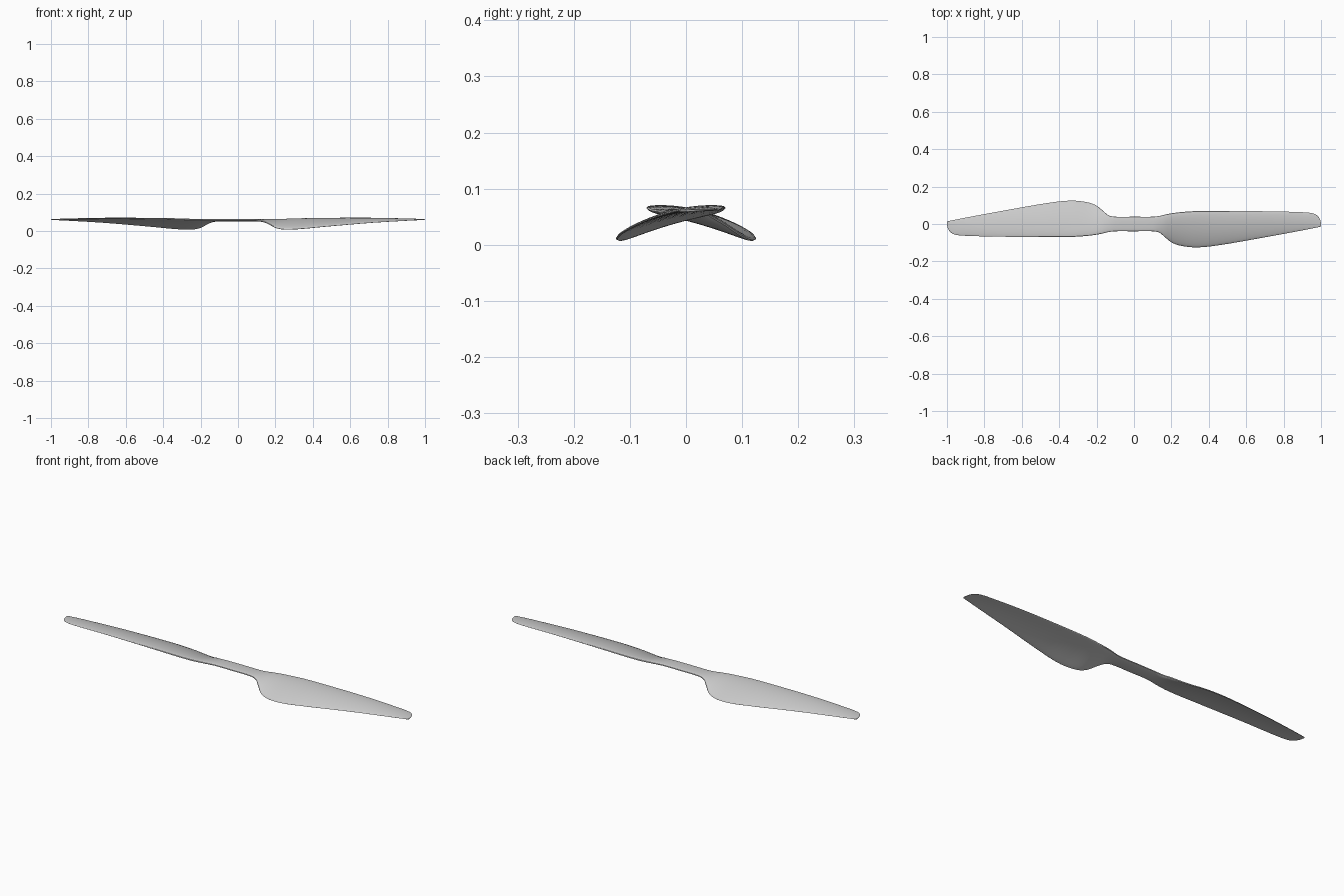
import bpy
import bmesh
from math import sin, cos, pi

# Remove the default object
default_cube = bpy.data.objects.get("Cube")
if default_cube:
    bpy.data.objects.remove(default_cube, do_unlink=True)

RING = 28         # points around each blade section
STEPS = 5         # sections between neighbouring stations

# Stations from hub to tip, in thousandths:
# span, back edge y, back edge z, front edge y, front edge z, thickness, camber
STATIONS = [
    (0, 39, 58, -39, 58, 13, 0),
    (100, 39, 58, -39, 57, 13, 0),
    (135, 43, 58, -46, 51, 14, 1),
    (165, 50, 59, -70, 37, 15, 4),
    (200, 57, 60, -98, 18, 16, 7),
    (245, 63, 61, -115, 9, 16, 9),
    (330, 69, 64, -125, 11, 15, 10),
    (450, 70, 66, -114, 22, 13, 10),
    (700, 68, 67, -71, 43, 9, 7),
    (900, 63, 63, -34, 55, 6, 4),
    (960, 56, 62, -22, 58, 5, 2),
    (985, 40, 62, -17, 59, 4, 1),
    (996, 20, 61, -14, 60, 4, 0),
    (1000, 0, 61, -12, 60, 3, 0),
]


def slope(i, k):
    """Finite-difference slope of column k at station i."""
    a = STATIONS[max(i - 1, 0)]
    b = STATIONS[min(i + 1, len(STATIONS) - 1)]
    return (b[k] - a[k]) / (b[0] - a[0])


def blend(i, t):
    """Smoothly interpolated station between i and i + 1."""
    a, b = STATIONS[i], STATIONS[i + 1]
    span = b[0] - a[0]
    row = [a[0] + span * t]
    for k in range(1, len(a)):
        m, n = slope(i, k) * span, slope(i + 1, k) * span
        if i == 0:
            m = 0
        d = b[k] - a[k]
        row.append(a[k] + m * t + (3 * d - 2 * m - n) * t**2 + (m + n - 2 * d) * t**3)
    return row


def section(row):
    """Closed cambered section with rounded edges."""
    x, back_y, back_z, front_y, front_z, thick, camber = (v / 1000 for v in row)
    points = []
    for j in range(RING):
        angle = 2 * pi * j / RING
        u = (1 - cos(angle)) / 2
        rise = sin(angle)
        half = thick / 2 * (abs(rise) ** 0.7) * (1 if rise > 0 else -1)
        y = back_y + (front_y - back_y) * u
        z = back_z + (front_z - back_z) * u + camber * 4 * u * (1 - u) + half
        points.append((x, y, z))
    return points


# One colour for the whole propeller
grey = bpy.data.materials.new("light grey")
grey.use_nodes = True
colour = (0.6, 0.6, 0.6, 1)
grey.diffuse_color = colour
grey.node_tree.nodes["Principled BSDF"].inputs["Base Color"].default_value = colour

# Loft both blades, the second being the first turned half a circle
rows = [blend(i, s / STEPS) for i in range(len(STATIONS) - 1) for s in range(STEPS)]
rows.append(STATIONS[-1])
bm = bmesh.new()
for turn in (1, -1):
    rings = [[bm.verts.new((x * turn, y * turn, z)) for x, y, z in section(row)] for row in rows]
    for inner, outer in zip(rings, rings[1:]):
        for j in range(RING):
            k = (j + 1) % RING
            bm.faces.new((inner[j], inner[k], outer[k], outer[j]))
    bm.faces.new(rings[-1])
bmesh.ops.remove_doubles(bm, verts=bm.verts, dist=0.00005)
bmesh.ops.recalc_face_normals(bm, faces=bm.faces)

mesh = bpy.data.meshes.new("propeller_blades")
bm.to_mesh(mesh)
bm.free()
mesh.materials.append(grey)
propeller = bpy.data.objects.new("propeller_blades", mesh)
bpy.context.collection.objects.link(propeller)

# Smooth surfaces with crisp tips
bpy.ops.object.select_all(action="DESELECT")
propeller.select_set(True)
bpy.context.view_layer.objects.active = propeller
bpy.ops.object.shade_smooth_by_angle()
